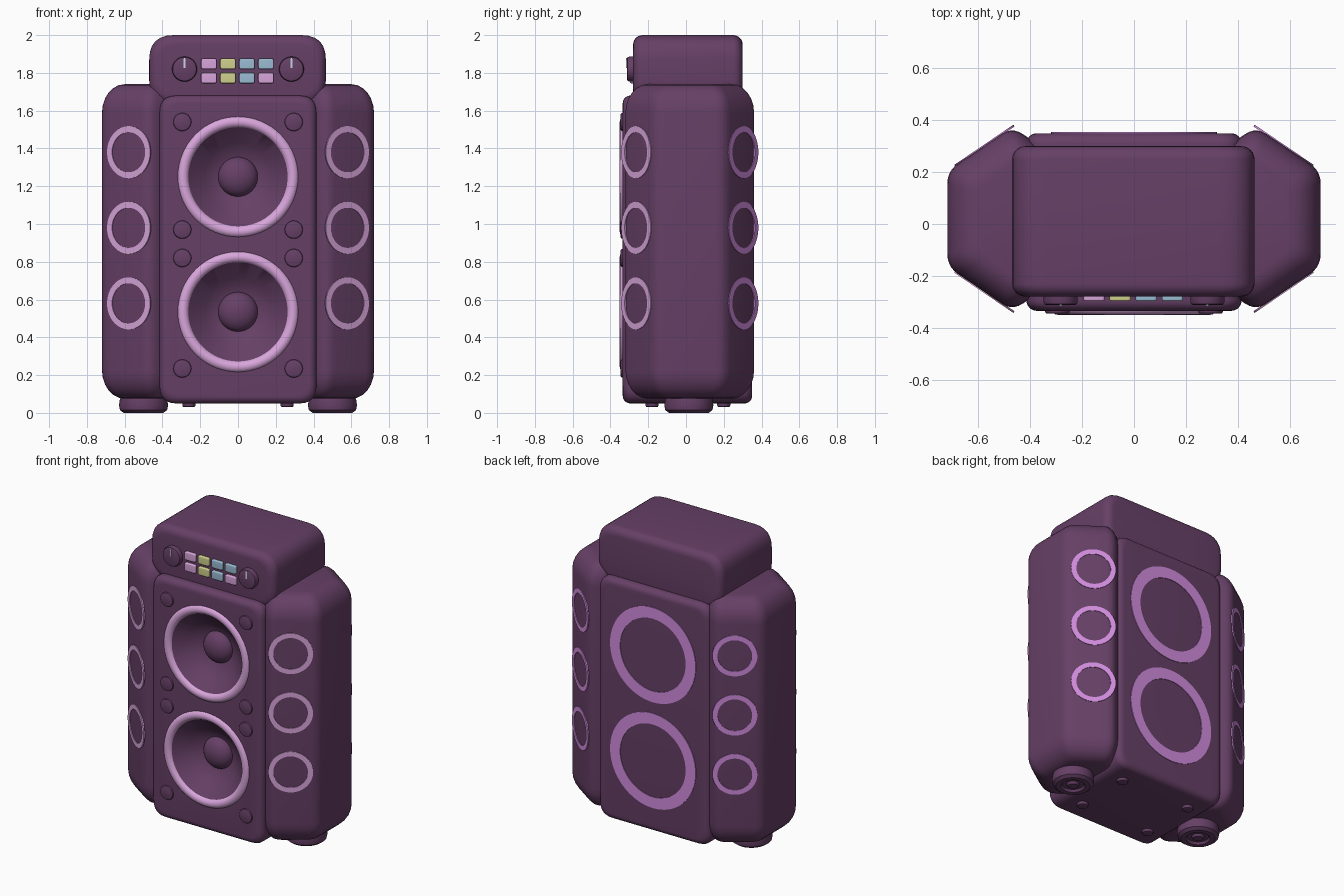
import bpy, bmesh
from math import sin, cos, pi, radians
from mathutils import Vector

cube = bpy.data.objects.get("Cube")
if cube:
    bpy.data.objects.remove(cube)


def material(name, srgb):
    lin = [((c + 0.055) / 1.055) ** 2.4 for c in srgb] + [1]
    m = bpy.data.materials.new(name)
    m.use_nodes = True
    m.diffuse_color = lin
    m.node_tree.nodes["Principled BSDF"].inputs["Base Color"].default_value = lin
    return m


PLUM = material("plum body", (0.40, 0.25, 0.40))
PINK = material("light pink", (0.85, 0.65, 0.86))
VIOLET = material("violet", (0.82, 0.55, 0.87))
YELLOW = material("soft yellow", (0.82, 0.82, 0.56))
BLUE = material("soft blue", (0.61, 0.74, 0.83))
PALE = material("pale marker", (0.80, 0.86, 0.90))


def finish(name, bm, mat, angle=35):
    bmesh.ops.remove_doubles(bm, verts=bm.verts, dist=1e-5)
    bmesh.ops.recalc_face_normals(bm, faces=bm.faces)
    mesh = bpy.data.meshes.new(name)
    bm.to_mesh(mesh)
    bm.free()
    mesh.materials.append(mat)
    ob = bpy.data.objects.new(name, mesh)
    bpy.context.collection.objects.link(ob)
    smooth(ob, angle)
    return ob


def smooth(ob, angle=35):
    bpy.ops.object.select_all(action="DESELECT")
    ob.select_set(True)
    bpy.context.view_layer.objects.active = ob
    bpy.ops.object.shade_smooth_by_angle(angle=radians(angle))


def skin(bm, rings):
    """Join successive closed rings of vertices with quads."""
    for a, b in zip(rings, rings[1:]):
        for i in range(len(a)):
            j = (i + 1) % len(a)
            bm.faces.new((a[i], a[j], b[j], b[i]))


def round_poly(pts, r, n=6):
    """Round every corner of a 2D outline."""
    out = []
    pts = [Vector(p) for p in pts]
    for i, p in enumerate(pts):
        a = p + (pts[i - 1] - p).normalized() * r
        b = p + (pts[(i + 1) % len(pts)] - p).normalized() * r
        for k in range(n + 1):
            t = k / n
            out.append(a * (1 - t) ** 2 + p * 2 * t * (1 - t) + b * t * t)
    return out


def loft(name, outline, centre, half, lo, hi, inset, rise, axis, mat):
    """Extrude an outline from lo to hi with rounded ends."""
    steps = [k / 6 * pi / 2 for k in range(7)]
    layers = [(lo + rise * (1 - sin(a)), inset * (1 - cos(pi / 2 - a))) for a in steps]
    layers += [(hi - rise * (1 - sin(a)), inset * (1 - cos(pi / 2 - a))) for a in reversed(steps)]
    layers = [(t, inset * (1 - cos(a))) for t, a in
              [(lo + rise * (1 - sin(a)), a) for a in reversed(steps)] +
              [(hi - rise * (1 - sin(a)), a) for a in steps]]
    bm = bmesh.new()
    rings = []
    for t, d in layers:
        ring = []
        for p in outline:
            u = centre[0] + (p[0] - centre[0]) * (1 - d / half[0])
            v = centre[1] + (p[1] - centre[1]) * (1 - d / half[1])
            ring.append(bm.verts.new((u, v, t) if axis == "z" else (u, t, v)))
        rings.append(ring)
    # Ends come from the quarter curves, sides are the straight run between
    skin(bm, rings)
    bm.faces.new(rings[0])
    bm.faces.new(rings[-1])
    return finish(name, bm, mat)


def rounded_box(name, x, y, z, corner, edge, mat):
    """Box with rounded front outline; x, y, z are (low, high)."""
    rect = [(x[0], z[0]), (x[1], z[0]), (x[1], z[1]), (x[0], z[1])]
    centre = (sum(x) / 2, sum(z) / 2)
    half = ((x[1] - x[0]) / 2, (z[1] - z[0]) / 2)
    return loft(name, round_poly(rect, corner), centre, half, *y, edge, edge, "y", mat)


def lathe(name, profile, loc, normal, mat, closed=False, n=64, angle=35):
    """Spin (radius, height) points about a normal direction."""
    rot = Vector((0, 0, 1)).rotation_difference(Vector(normal))
    bm = bmesh.new()
    rings = []
    for r, h in profile:
        rings.append([bm.verts.new(rot @ Vector((r * cos(2 * pi * i / n), r * sin(2 * pi * i / n), h))
                                   + Vector(loc)) for i in range(n)])
    if closed:
        rings.append(rings[0])
    skin(bm, rings)
    bmesh.ops.dissolve_degenerate(bm, dist=1e-5, edges=bm.edges)
    return finish(name, bm, mat, angle)


def flat_ring(name, inner, outer, loc, normal, mat):
    prof = [(inner, -0.004), (outer, -0.004), (outer, 0.004), (inner, 0.004)]
    return lathe(name, prof, loc, normal, mat, closed=True)


def button_profile(r, h, soft):
    return [(r, -0.02), (r, h - soft), (r - soft * 0.3, h - soft * 0.3), (r - soft, h), (0, h)]


FRONT, BACK, DOWN = (0, -1, 0), (0, 1, 0), (0, 0, -1)
FRONT_Y, BACK_Y = -0.335, 0.35

# Main cabinet with two speaker recesses
cabinet = rounded_box("main_cabinet", (-0.415, 0.415), (FRONT_Y, BACK_Y), (0.05, 1.68), 0.09, 0.04, PLUM)
for label, z in (("upper", 1.25), ("lower", 0.535)):
    cone = [(0, 0.03), (0.285, 0.03), (0.265, 0), (0.18, -0.075), (0.10, -0.13), (0, -0.13)]
    cutter = lathe(label + "_cutter", cone, (0, FRONT_Y, z), FRONT, PLUM)
    cutter.hide_render = True
    mod = cabinet.modifiers.new("recess", "BOOLEAN")
    mod.object, mod.operation, mod.solver = cutter, "DIFFERENCE", "EXACT"
    bpy.context.view_layer.objects.active = cabinet
    bpy.ops.object.modifier_apply(modifier=mod.name)
    bpy.data.objects.remove(cutter)

    # Rim, dome and rear ring of each speaker
    rim = [(0.291 + 0.032 * cos(a * pi / 8), 0.032 * sin(a * pi / 8)) for a in range(16)]
    lathe(label + "_speaker_rim", rim, (0, -0.319, z), FRONT, PINK, closed=True)
    dome = [(0.105 * cos(a * pi / 16), 0.07 * sin(a * pi / 16)) for a in range(9)]
    lathe(label + "_speaker_dome", dome, (0, FRONT_Y + 0.132, z), FRONT, PLUM)
    flat_ring(label + "_rear_ring", 0.245, 0.32, (0, BACK_Y, z), BACK, VIOLET)
smooth(cabinet)

# Amplifier head
rounded_box("amplifier_head", (-0.47, 0.465), (-0.28, 0.30), (1.63, 2.0), 0.13, 0.05, PLUM)

# Coloured pads
pads = ((1.848, (PINK, YELLOW, BLUE, BLUE)), (1.773, (PINK, YELLOW, BLUE, PINK)))
for z, row in pads:
    for i, mat in enumerate(row):
        x = -0.154 + 0.1007 * i
        rounded_box("pad", (x - 0.041, x + 0.041), (-0.297, -0.27), (z - 0.028, z + 0.028), 0.012, 0.006, mat)

# Dials, screws, feet and wing cabinets on both sides
for side, s in (("left", 1), ("right", -1)):
    lathe(side + "_dial", button_profile(0.066, 0.033, 0.012), (s * 0.283, -0.28, 1.82), FRONT, PLUM)
    rounded_box(side + "_dial_marker", (s * 0.283 - 0.005, s * 0.283 + 0.005), (-0.317, -0.31),
                (1.825, 1.878), 0.002, 0.001, PALE)
    for z in (1.54, 0.97, 0.82, 0.235):
        lathe(side + "_screw", button_profile(0.048, 0.011, 0.008), (s * 0.295, FRONT_Y, z), FRONT, PLUM, n=32)
    for y in (-0.18, 0.20):
        lathe(side + "_small_foot", button_profile(0.035, 0.02, 0.01), (s * 0.26, y, 0.05), DOWN, PLUM, n=32)

    # Wing cabinet from a faceted footprint
    corners = [(0.36, -0.26), (0.47, -0.335), (0.72, -0.165), (0.72, 0.205), (0.47, 0.375), (0.36, 0.30)]
    foot = round_poly([(s * x, y) for x, y in corners], 0.05, 5)
    loft(side + "_wing_cabinet", foot, (s * 0.42, 0.02), (0.30, 0.34), 0.075, 1.74, 0.12, 0.15, "z", PLUM)

    # Rings on the slanted wing faces
    for face, d, mat in (("front", -1, PINK), ("rear", 1, VIOLET)):
        normal = Vector((s * 0.17, d * 0.25, 0)).normalized()
        for z in (1.38, 0.98, 0.58):
            flat_ring(f"{side}_{face}_ring", 0.106, 0.138, (s * 0.577, 0.02 + d * 0.2822, z), normal, mat)

    # Stepped round foot
    stepped = [(0.10, -0.06), (0.125, -0.035), (0.13, 0), (0.125, 0.025), (0.105, 0.04),
               (0.075, 0.04), (0.065, 0.025), (0.04, 0.025), (0.03, 0.04), (0, 0.04)]
    lathe(side + "_wing_foot", stepped, (s * 0.50, 0.015, 0.04), DOWN, PLUM)
